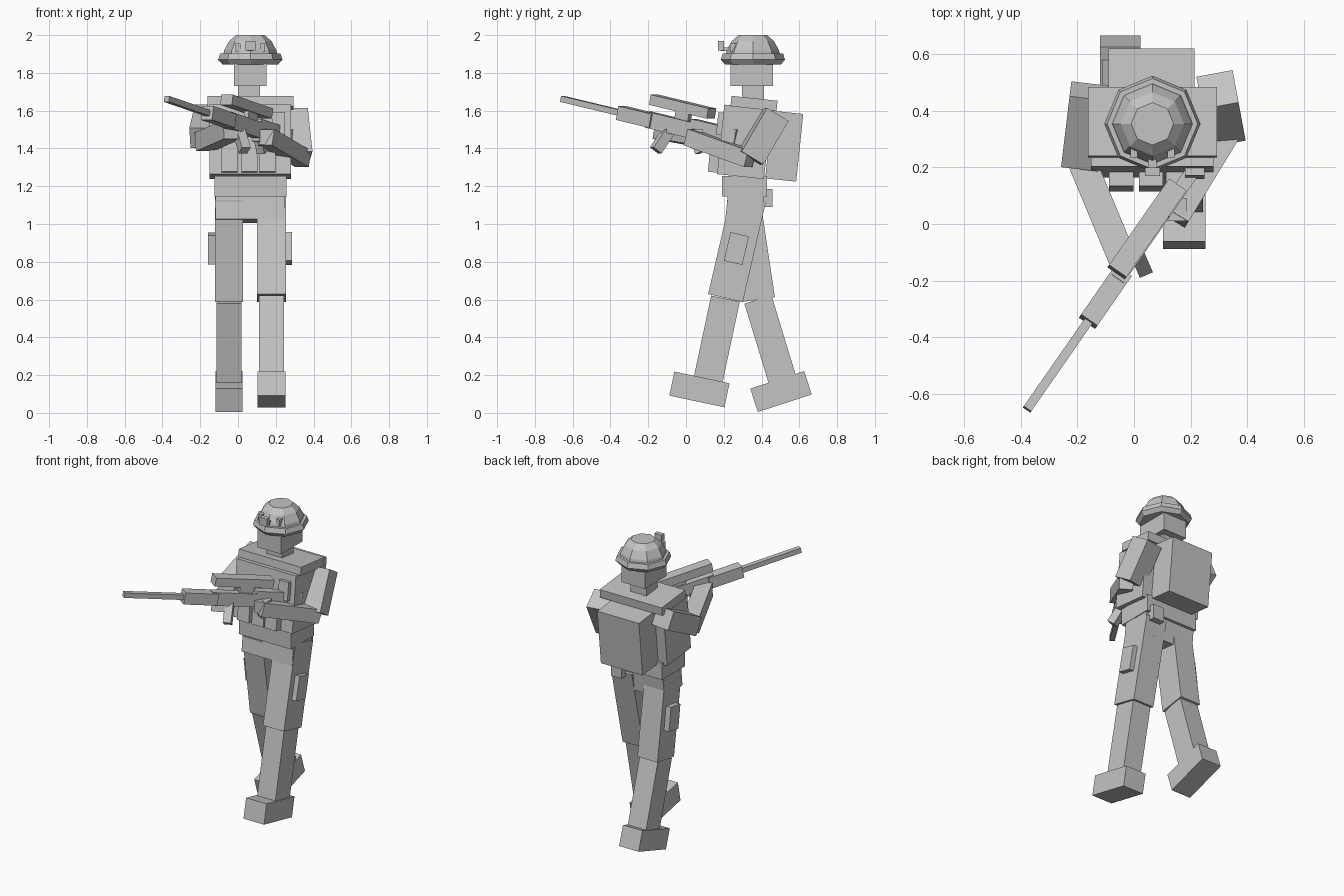
import bpy, bmesh, math
from mathutils import Matrix, Vector

if "Cube" in bpy.data.objects:
    bpy.data.objects.remove(bpy.data.objects["Cube"])

grey = bpy.data.materials.new("plain_grey")
grey.use_nodes = True
COLOUR = (0.55, 0.55, 0.55, 1)
grey.diffuse_color = COLOUR
grey.node_tree.nodes["Principled BSDF"].inputs["Base Color"].default_value = COLOUR


def finish(name, bm):
    bmesh.ops.recalc_face_normals(bm, faces=bm.faces)
    mesh = bpy.data.meshes.new(name)
    bm.to_mesh(mesh)
    bm.free()
    mesh.materials.append(grey)
    obj = bpy.data.objects.new(name, mesh)
    bpy.context.collection.objects.link(obj)
    return obj


def box(name, centre, size, tilt=0):
    """Box leaning about the x axis by tilt degrees."""
    bm = bmesh.new()
    m = (Matrix.Translation(centre) @ Matrix.Rotation(math.radians(tilt), 4, 'X')
         @ Matrix.Diagonal((*size, 1)))
    bmesh.ops.create_cube(bm, size=1, matrix=m)
    return finish(name, bm)


def limb(name, a, b, width, depth):
    """Box running from a to b, with its width kept horizontal."""
    a, b = Vector(a), Vector(b)
    along = (b - a).normalized()
    side = along.cross(Vector((0, 0, 1))).normalized()
    rot = Matrix((side, along.cross(side), along)).transposed().to_4x4()
    bm = bmesh.new()
    m = (Matrix.Translation((a + b) / 2) @ rot
         @ Matrix.Diagonal((width, depth, (b - a).length, 1)))
    bmesh.ops.create_cube(bm, size=1, matrix=m)
    return finish(name, bm)


def lathe(name, profile, centre, sides):
    """Closed faceted solid from (radius, height) rings."""
    bm = bmesh.new()
    rings = []
    for r, z in profile:
        angles = [2 * math.pi * i / sides for i in range(sides)]
        rings.append([bm.verts.new((centre[0] + r * math.cos(t),
                                    centre[1] + r * math.sin(t), z)) for t in angles])
    for lo, hi in zip(rings, rings[1:]):
        for i in range(sides):
            j = (i + 1) % sides
            bm.faces.new((lo[i], lo[j], hi[j], hi[i]))
    bm.faces.new(rings[0])
    bm.faces.new(rings[-1])
    return finish(name, bm)


MID = 0.065   # body centre line
LEAN = -6     # backward lean of the upper body

# Head and helmet
lathe("helmet", [(0.148, 1.845), (0.17, 1.87), (0.16, 1.902), (0.142, 1.902),
                 (0.138, 1.92), (0.112, 1.968), (0.075, 2.0)], (MID, 0.354), 8)
box("head", (MID, 0.347, 1.8), (0.173, 0.225, 0.14))
box("neck", (0.058, 0.355, 1.69), (0.116, 0.117, 0.12))
box("helmet_mount", (MID, 0.185, 1.944), (0.053, 0.03, 0.052))
box("helmet_mount_arm", (MID, 0.215, 1.925), (0.03, 0.06, 0.02))
for side, label in ((-1, "right"), (1, "left")):
    box(label + "_helmet_clip", (MID + side * 0.065, 0.25, 1.932), (0.025, 0.035, 0.045))

# Upper body
box("shoulder_yoke", (MID, 0.36, 1.638), (0.455, 0.245, 0.055), LEAN)
box("chest", (MID, 0.308, 1.435), (0.433, 0.25, 0.37), LEAN)
box("backpack", (0.062, 0.52, 1.412), (0.305, 0.165, 0.36), LEAN)
for i, x in enumerate((-0.045, 0.06, 0.155)):
    box("chest_pouch_%d" % (i + 1), (x, 0.165, 1.365), (0.085, 0.08, 0.185), LEAN)
box("chest_radio", (0.215, 0.19, 1.53), (0.07, 0.05, 0.12), LEAN)
box("waist", (MID, 0.31, 1.2), (0.381, 0.24, 0.11))
box("pelvis", (MID, 0.31, 1.085), (0.37, 0.19, 0.14), LEAN)
box("hip_pouch", (0.19, 0.43, 1.137), (0.08, 0.055, 0.095))

# Legs: left one forward, right one trailing
limb("left_thigh", (0.177, 0.331, 1.138), (0.177, 0.209, 0.608), 0.153, 0.188)
limb("left_shin", (0.177, 0.209, 0.605), (0.177, 0.112, 0.15), 0.133, 0.155)
box("left_boot", (0.177, 0.071, 0.124), (0.15, 0.298, 0.13), -12)
box("left_thigh_pouch", (0.267, 0.267, 0.87), (0.036, 0.1, 0.155), -13)
limb("right_thigh", (-0.047, 0.303, 1.14), (-0.047, 0.384, 0.6), 0.147, 0.175)
limb("right_shin", (-0.047, 0.381, 0.6), (-0.047, 0.515, 0.16), 0.133, 0.15)
box("right_boot", (-0.048, 0.503, 0.113), (0.143, 0.3, 0.13), 18)
box("right_thigh_pouch", (-0.14, 0.344, 0.87), (0.036, 0.1, 0.155), 8)

# Arms
limb("left_upper_arm", (0.295, 0.475, 1.58), (0.32, 0.34, 1.35), 0.13, 0.135)
limb("left_forearm", (0.345, 0.34, 1.345), (0.15, 0.02, 1.46), 0.085, 0.09)
limb("right_upper_arm", (-0.16, 0.47, 1.58), (-0.19, 0.22, 1.455), 0.13, 0.12)
limb("right_forearm", (-0.18, 0.21, 1.435), (-0.03, -0.15, 1.5), 0.1, 0.1)
box("left_hand", (0.15, 0.05, 1.46), (0.075, 0.08, 0.08))


# Rifle: parts laid along one sloping line
def rifle(name, y0, y1, width, height, lift=0.0, shift=0.0):
    ends = [(0.078 + shift + 0.696 * y, y, 1.505 + lift - 0.24 * y) for y in (y0, y1)]
    limb(name, *ends, width, height)


rifle("rifle_barrel", -0.655, -0.33, 0.032, 0.032)
rifle("rifle_handguard", -0.345, -0.17, 0.07, 0.075)
rifle("rifle_receiver", -0.2, 0.06, 0.05, 0.085)
rifle("rifle_stock", 0.03, 0.27, 0.05, 0.12)
rifle("rifle_scope", -0.17, 0.135, 0.075, 0.055, 0.112, -0.02)
rifle("rifle_scope_mount", -0.05, 0.02, 0.03, 0.08, 0.06)
limb("rifle_foregrip", (0.0, -0.08, 1.51), (0.035, -0.16, 1.39), 0.05, 0.055)
limb("rifle_grip", (0.11, 0.04, 1.48), (0.13, 0.08, 1.38), 0.045, 0.05)
